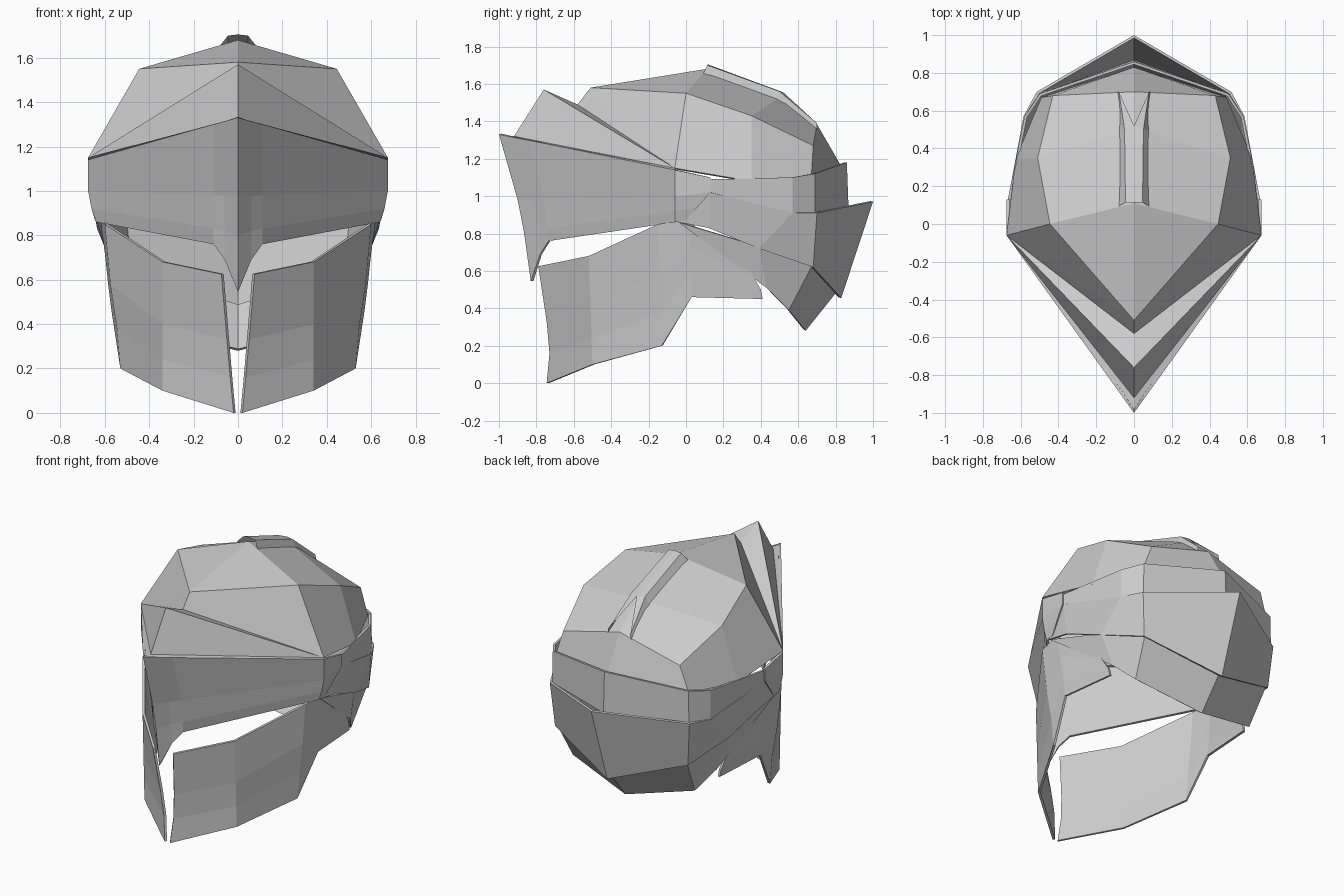
import bpy
from mathutils import Vector


def plate(name, columns, thickness=0.015):
    """Loft columns of points (right half), mirror over x, give thickness."""
    verts, index, faces = [], {}, []

    def vid(p):
        if p not in index:
            index[p] = len(verts)
            verts.append(p)
        return index[p]

    for a, b in zip(columns, columns[1:]):
        for j in range(len(a) - 1):
            f = list(dict.fromkeys(vid(p) for p in (a[j], a[j + 1], b[j + 1], b[j])))
            if len(f) > 2:
                faces.append(f)
    mesh = bpy.data.meshes.new(name)
    mesh.from_pydata(verts, [], faces)
    mesh.update()
    # normals point away from the middle of the head
    mid = Vector((0, 0, 0.9))
    if sum((p.center - mid).dot(p.normal) * p.area for p in mesh.polygons) < 0:
        mesh.flip_normals()
    ob = bpy.data.objects.new(name, mesh)
    bpy.context.collection.objects.link(ob)
    m = ob.modifiers.new("mirror", 'MIRROR')
    m.use_clip = True
    if thickness:
        s = ob.modifiers.new("thickness", 'SOLIDIFY')
        s.thickness = thickness
        s.offset = -1
    return ob


TEMPLE = (0.675, -0.06, 1.15)

# Skull dome, columns from the front to the back
F, R, T = (0, -0.51, 1.58), (0, 0.11, 1.68), (0, 0.70, 1.385)
plate("skull_dome", [
    [F, F, TEMPLE],
    [R, (0.445, 0, 1.55), TEMPLE],
    [(0, 0.51, 1.535), (0.51, 0.35, 1.43), (0.625, 0.35, 1.08)],
    [T, (0.43, 0.68, 1.27), (0.49, 0.67, 1.10)],
    [T, T, (0, 0.83, 1.16)],
])

# Raised ridge on the crown with a notched rear end
NOTCH = (0, 0.52, 1.555)
plate("crown_ridge", [
    [(0, 0.115, 1.705), (0.045, 0.115, 1.70), (0.085, 0.09, 1.65)],
    [NOTCH, (0.05, 0.50, 1.56), (0.09, 0.50, 1.49)],
    [NOTCH, (0.08, 0.70, 1.39), (0.09, 0.70, 1.34)],
], 0)

# Pointed upper brow: every crease runs from the centre to the temple
plate("upper_brow", [
    [(0, -1, 1.33), (0, -0.92, 1.32), (0, -0.76, 1.57), (0, -0.58, 1.49), F],
    [(0.675, -0.06, 1.14)] + [TEMPLE] * 4,
], 0)

# Visor with nose guard and wrapped ear end
plate("visor", [
    [(0, -1, 1.33), (0, -0.90, 0.98), (0, -0.865, 0.80), (0, -0.83, 0.545)],
    [(0.06, -0.917, 1.313), (0.06, -0.82, 0.98), (0.06, -0.79, 0.82), (0.06, -0.78, 0.69)],
    [(0.11, -0.847, 1.30), (0.11, -0.755, 0.98), (0.11, -0.742, 0.83), (0.11, -0.735, 0.76)],
    [(0.675, -0.06, 1.14), (0.675, -0.06, 1.0), (0.66, -0.06, 0.92), (0.64, -0.06, 0.86)],
    [(0.675, 0.13, 1.10), (0.675, 0.13, 1.02), (0.66, 0.06, 0.94), (0.645, 0, 0.87)],
])

# Cheek guards, columns from the mouth slit to behind the jaw
plate("cheek_guards", [
    [(0.075, -0.79, 0.625), (0.05, -0.745, 0.33), (0.035, -0.73, 0.16), (0.02, -0.745, 0)],
    [(0.34, -0.52, 0.68), (0.34, -0.51, 0.40), (0.34, -0.505, 0.24), (0.34, -0.50, 0.10)],
    [(0.60, -0.15, 0.85), (0.575, -0.14, 0.58), (0.545, -0.13, 0.38), (0.53, -0.13, 0.20)],
    [(0.62, 0, 0.87), (0.60, 0.02, 0.72), (0.585, 0.03, 0.58), (0.57, 0.03, 0.46)],
    [(0.565, 0.32, 0.65), (0.55, 0.36, 0.57), (0.54, 0.40, 0.50), (0.535, 0.41, 0.45)],
])

# Three overlapping neck bands, columns from the ear to the back
plate("upper_neck_band", [
    [(0.668, 0.13, 1.09), (0.668, 0.13, 1.02)],
    [(0.58, 0.57, 1.10), (0.58, 0.57, 0.91)],
    [(0.50, 0.69, 1.12), (0.505, 0.69, 0.91)],
    [(0, 0.86, 1.18), (0, 0.87, 0.91)],
])
plate("middle_neck_band", [
    [(0.655, -0.05, 0.98), (0.64, -0.04, 0.86)],
    [(0.667, 0.13, 1.02), (0.635, 0.12, 0.83)],
    [(0.585, 0.57, 0.91), (0.59, 0.39, 0.72)],
    [(0.515, 0.70, 0.91), (0.49, 0.68, 0.62)],
    [(0, 1.0, 0.97), (0, 0.83, 0.455)],
])
plate("lower_neck_band", [
    [(0.635, -0.04, 0.86), (0.635, -0.04, 0.86)],
    [(0.585, 0.39, 0.73), (0.53, 0.43, 0.51)],
    [(0.48, 0.675, 0.63), (0.45, 0.55, 0.39)],
    [(0, 0.80, 0.48), (0, 0.64, 0.28)],
])
